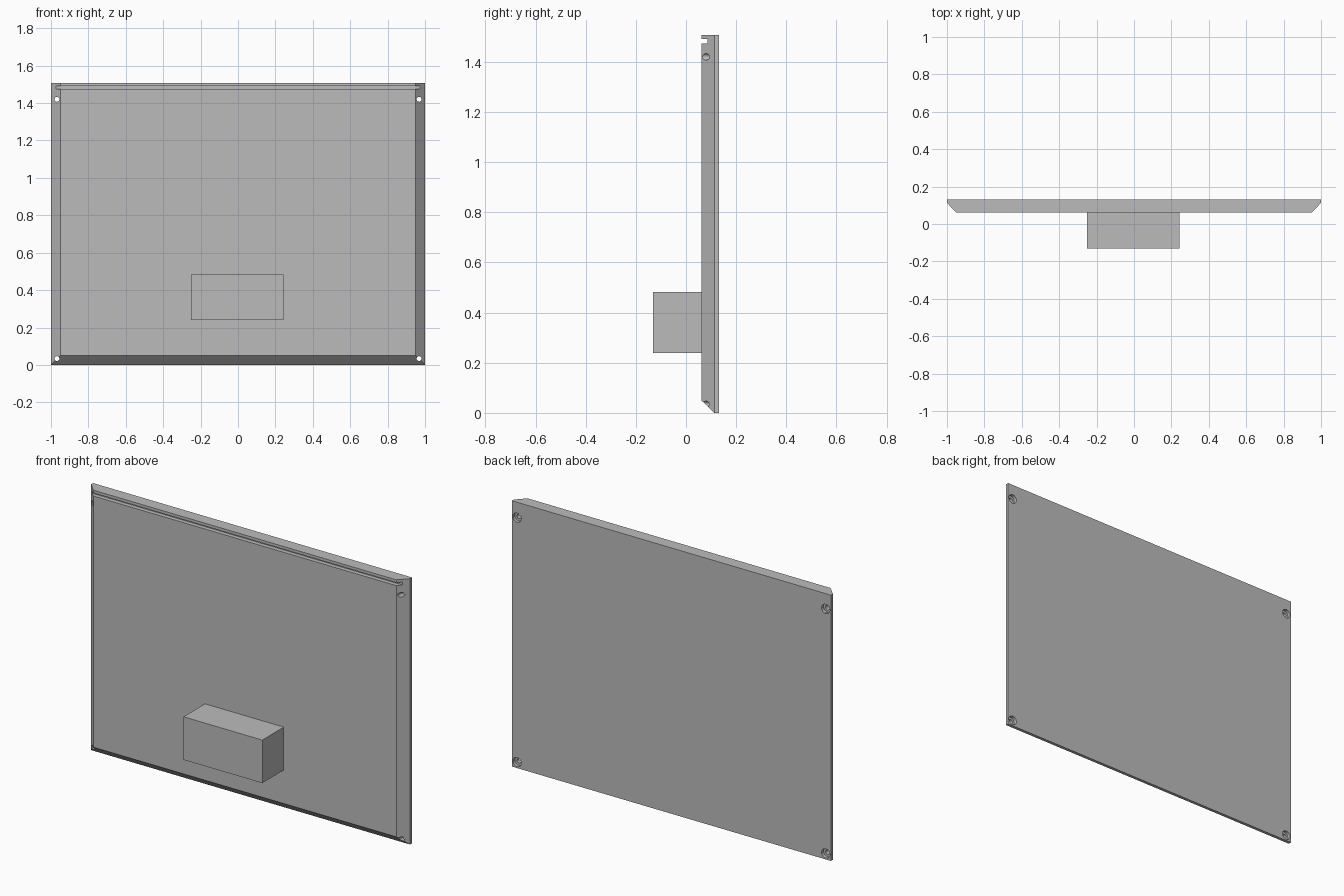
import bpy, bmesh
from math import pi
from mathutils import Matrix

cube = bpy.data.objects.get("Cube")
if cube:
    bpy.data.objects.remove(cube, do_unlink=True)

BACK, RIM, FRONT = 0.131, 0.113, 0.061
TOP, BEVEL = 1.507, 0.05

grey = bpy.data.materials.new("plain_grey")
grey.use_nodes = True
grey.diffuse_color = (0.5, 0.5, 0.5, 1)
grey.node_tree.nodes["Principled BSDF"].inputs["Base Color"].default_value = (0.5, 0.5, 0.5, 1)


def finish(name, bm):
    bmesh.ops.recalc_face_normals(bm, faces=bm.faces)
    mesh = bpy.data.meshes.new(name)
    bm.to_mesh(mesh)
    bm.free()
    mesh.materials.append(grey)
    obj = bpy.data.objects.new(name, mesh)
    bpy.context.collection.objects.link(obj)
    return obj


def box(name, x0, x1, y0, y1, z0, z1):
    bm = bmesh.new()
    centre = Matrix.Translation(((x0 + x1) / 2, (y0 + y1) / 2, (z0 + z1) / 2))
    size = Matrix.Diagonal((x1 - x0, y1 - y0, z1 - z0, 1))
    bmesh.ops.create_cube(bm, size=1, matrix=centre @ size)
    return finish(name, bm)


def bore(name, x, z, radius, y0, y1):
    bm = bmesh.new()
    place = Matrix.Translation((x, (y0 + y1) / 2, z)) @ Matrix.Rotation(pi / 2, 4, 'X')
    bmesh.ops.create_cone(bm, cap_ends=True, segments=32, radius1=radius,
                          radius2=radius, depth=y1 - y0, matrix=place)
    return finish(name, bm)


# Panel: bevelled at the front on both sides and the bottom, square at the top
bm = bmesh.new()
rings = []
for y, inset in ((BACK, 0), (RIM, 0), (FRONT, BEVEL)):
    w = 1 - inset
    rings.append([bm.verts.new((x, y, z)) for x, z in
                  ((-w, inset), (w, inset), (w, TOP), (-w, TOP))])
bm.faces.new(rings[0])
bm.faces.new(rings[-1])
for a, b in zip(rings, rings[1:]):
    for i in range(4):
        j = (i + 1) % 4
        # the top edge is closed by a single flat face
        if i != 2:
            bm.faces.new((a[i], a[j], b[j], b[i]))
bm.faces.new([r[2] for r in rings] + [r[3] for r in reversed(rings)])
panel = finish("panel", bm)

# Cutters: hanging slot near the top, counterbored screw holes in the corners
cutters = [box("slot_cutter", -1.1, 1.1, 0, 0.085, 1.474, 1.491)]
for x in (-0.968, 0.968):
    for z in (0.034, 1.42):
        cutters.append(bore("hole_cutter", x, z, 0.013, 0, 0.2))
        cutters.append(bore("counterbore_cutter", x, z, 0.026, BACK - 0.018, 0.2))
for cutter in cutters:
    cutter.hide_render = True
    cutter.hide_set(True)
    cut = panel.modifiers.new("cut", 'BOOLEAN')
    cut.operation = 'DIFFERENCE'
    cut.solver = 'EXACT'
    cut.object = cutter

# Apply the cuts and remove the cutters
evaluated = panel.evaluated_get(bpy.context.evaluated_depsgraph_get())
panel_mesh = bpy.data.meshes.new_from_object(evaluated)
panel.modifiers.clear()
panel.data = panel_mesh
for cutter in cutters:
    bpy.data.objects.remove(cutter, do_unlink=True)

# Block standing out from the lower front
box("front_block", -0.25, 0.244, -BACK, FRONT, 0.239, 0.483)

# Smooth the hole walls, keep every other edge crisp
bpy.ops.object.select_all(action='DESELECT')
panel.select_set(True)
bpy.context.view_layer.objects.active = panel
bpy.ops.object.shade_smooth_by_angle(angle=pi / 6)
